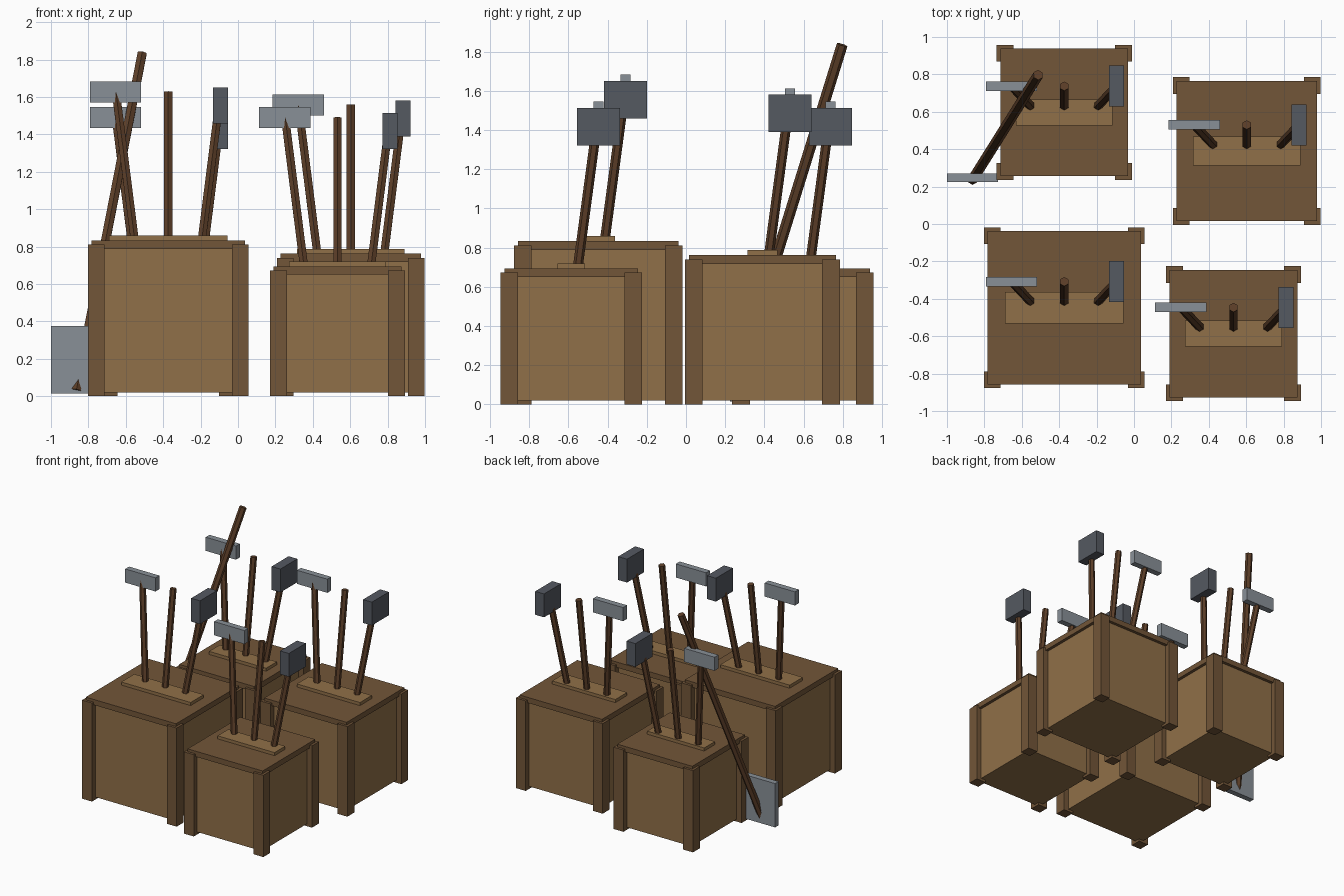
import bpy
from mathutils import Vector

if "Cube" in bpy.data.objects:
    bpy.data.objects.remove(bpy.data.objects["Cube"])


def material(name, rgb):
    m = bpy.data.materials.new(name)
    m.diffuse_color = (*rgb, 1)
    m.use_nodes = True
    m.node_tree.nodes["Principled BSDF"].inputs["Base Color"].default_value = m.diffuse_color
    return m


PLANK = material("plank_wood", (0.28, 0.16, 0.065))
FRAME = material("frame_wood", (0.17, 0.093, 0.04))
HANDLE = material("handle_wood", (0.11, 0.05, 0.022))
STEEL = material("light_steel", (0.25, 0.28, 0.31))
IRON = material("dark_iron", (0.09, 0.10, 0.12))


def box(name, centre, size, mat):
    bpy.ops.mesh.primitive_cube_add(size=1, location=centre)
    o = bpy.context.object
    o.name = name
    o.scale = size
    o.data.materials.append(mat)


def rod(name, start, end, radius=0.025):
    a, b = Vector(start), Vector(end)
    bpy.ops.mesh.primitive_cylinder_add(vertices=6, radius=radius, depth=(b - a).length,
                                        location=(a + b) / 2)
    o = bpy.context.object
    o.name = name
    o.rotation_mode = 'QUATERNION'
    o.rotation_quaternion = Vector((0, 0, 1)).rotation_difference(b - a)
    o.data.materials.append(HANDLE)


def tool_crate(tag, x, y, s):
    # crate body, lid and the tool rack strip on top
    box(f"{tag}_body", (x, y, 0.02 + s / 2), (s, s, s), PLANK)
    box(f"{tag}_lid", (x, y, s + 0.04), (s + 0.05, s + 0.05, 0.045), FRAME)
    box(f"{tag}_rack", (x, y, s + 0.07), (s * 0.82, s * 0.22, 0.036), PLANK)
    # corner posts
    h = s + 0.04
    for i in (-1, 1):
        for j in (-1, 1):
            box(f"{tag}_post", (x + i * s / 2, y + j * s / 2, h / 2), (0.09, 0.09, h), FRAME)
    # three fanned handles leaning back
    for i in (-1, 0, 1):
        rod(f"{tag}_tool_handle", (x + i * 0.18, y + 0.034, s + 0.07),
            (x + i * 0.28, y + 0.14, s + 0.857))
    # hammer head on the left, axe head on the right
    box(f"{tag}_hammer_head", (x - 0.282, y + 0.14, s + 0.857), (0.275, 0.05, 0.112), STEEL)
    box(f"{tag}_axe_head", (x + 0.28, y + 0.14, s + 0.785), (0.08, 0.22, 0.192), IRON)


tool_crate("back_left_crate", -0.373, 0.597, 0.632)
tool_crate("back_right_crate", 0.603, 0.39, 0.70)
tool_crate("front_left_crate", -0.373, -0.448, 0.77)
tool_crate("front_right_crate", 0.532, -0.586, 0.632)

# shovel leaning on the back left crate
box("shovel_blade", (-0.864, 0.248, 0.194), (0.272, 0.046, 0.36), STEEL)
rod("shovel_handle", (-0.864, 0.236, 0.03), (-0.512, 0.797, 1.835), 0.028)
